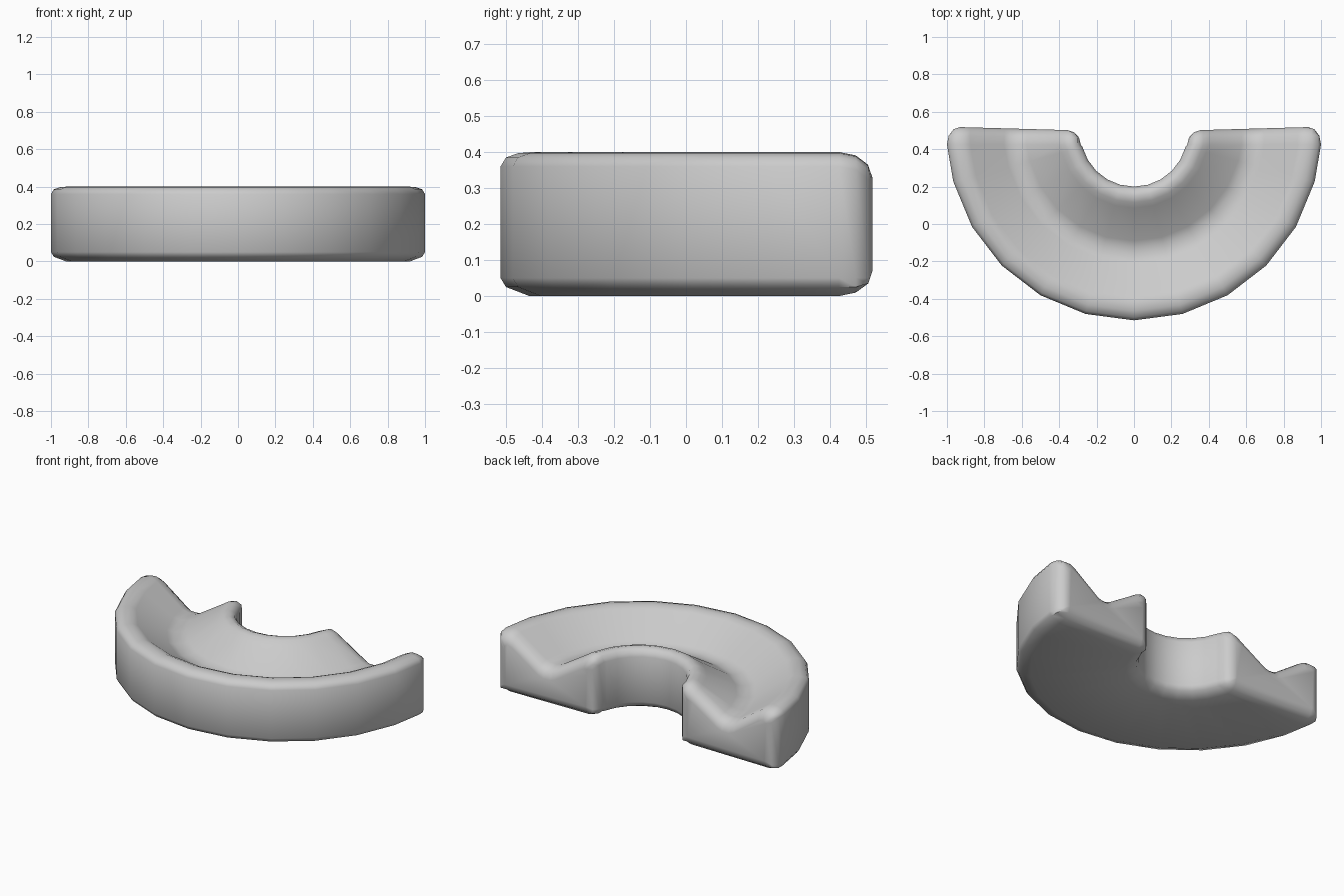
import bpy, bmesh, math

cube = bpy.data.objects.get("Cube")
if cube:
    bpy.data.objects.remove(cube)

CENTRE_Y = 0.485
INNER, OUTER = 0.285, 1.0
ROUND = 0.07          # rounding of the two ends
START_Y = 0.425       # where the end rounding begins

# Cross-section (radius, height): inner wall, rim, trough, outer rim, outer wall, base
upper = [(INNER, 0.35), (0.30, 0.385), (0.335, 0.4), (0.37, 0.39), (0.40, 0.37),
         (0.575, 0.26), (0.61, 0.247), (0.66, 0.247), (0.695, 0.26),
         (0.875, 0.385), (0.91, 0.4), (0.95, 0.397), (0.985, 0.385), (OUTER, 0.36)]
lower = [(OUTER, 0.05), (0.985, 0.025), (0.92, 0), (0.36, 0), (0.30, 0.03), (INNER, 0.06)]


def sweep_ring(angle):
    """Cross-section turned about the centre; zero points to the front."""
    s, c = math.sin(angle), math.cos(angle)
    return [(r * s, CENTRE_Y - r * c, z) for r, z in upper + lower]


def end_ring(side, turn):
    """Shrinking cross-section that rounds off one end."""
    d = ROUND * (1 - math.cos(turn))
    shrink = [(r, z - d) for r, z in upper] + [(r, max(z, d)) for r, z in lower]
    ring = []
    for r, z in shrink:
        x = min(max(r, INNER + d), OUTER - d)
        end_y = 0.5 + 0.02 * (x - INNER) / (OUTER - INNER)
        ring.append((side * x, START_Y + (end_y - START_Y) * math.sin(turn), z))
    return ring


turns = [math.radians(a) for a in (0, 30, 60, 90)]
rings = [end_ring(-1, t) for t in reversed(turns)]
rings += [sweep_ring(math.radians(a)) for a in range(-75, 76, 15)]
rings += [end_ring(1, t) for t in turns]

# Skin the rings and cap both ends
bm = bmesh.new()
loops = [[bm.verts.new(p) for p in ring] for ring in rings]
for a, b in zip(loops, loops[1:]):
    n = len(a)
    for i in range(n):
        j = (i + 1) % n
        bm.faces.new((a[i], a[j], b[j], b[i]))
bm.faces.new(loops[0])
bm.faces.new(loops[-1])
bmesh.ops.remove_doubles(bm, verts=bm.verts, dist=0.0005)
bmesh.ops.recalc_face_normals(bm, faces=bm.faces)
mesh = bpy.data.meshes.new("half_ring_trough")
bm.to_mesh(mesh)
bm.free()

trough = bpy.data.objects.new("half_ring_trough", mesh)
bpy.context.collection.objects.link(trough)

# Single plain grey
grey = bpy.data.materials.new("light_grey")
grey.use_nodes = True
colour = (0.6, 0.6, 0.6, 1)
grey.diffuse_color = colour
grey.node_tree.nodes["Principled BSDF"].inputs["Base Color"].default_value = colour
mesh.materials.append(grey)

bpy.ops.object.select_all(action="DESELECT")
trough.select_set(True)
bpy.context.view_layer.objects.active = trough
bpy.ops.object.shade_smooth_by_angle(angle=math.radians(50))
